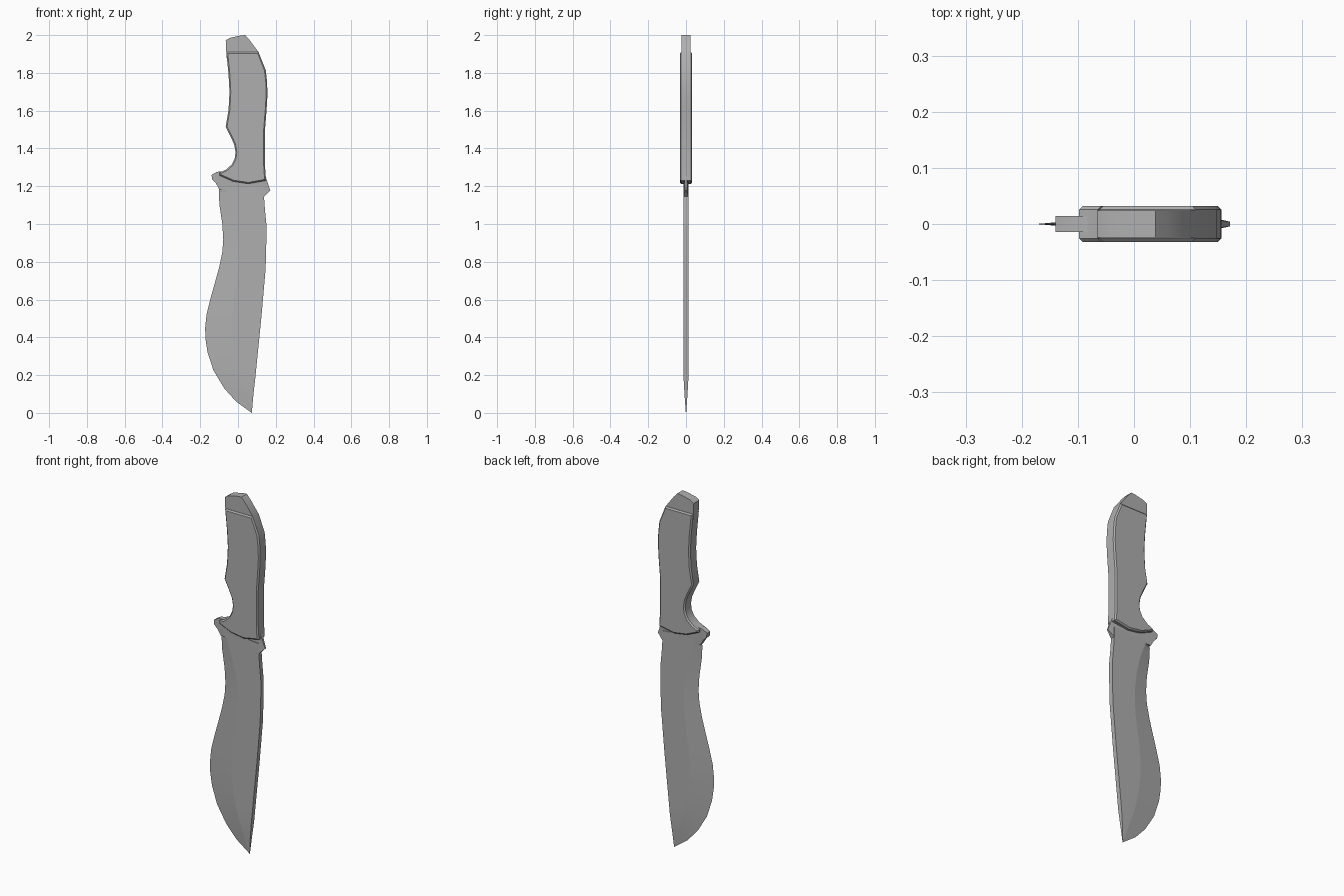
import bpy, bmesh, math

if "Cube" in bpy.data.objects:
    bpy.data.objects.remove(bpy.data.objects["Cube"])

# Dark steel grey shared by all parts
steel = bpy.data.materials.new("dark_grey")
steel.diffuse_color = (.43, .43, .43, 1)
steel.use_nodes = True
steel.node_tree.nodes["Principled BSDF"].inputs["Base Color"].default_value = steel.diffuse_color


def finish(bm, name, angle):
    bmesh.ops.recalc_face_normals(bm, faces=bm.faces)
    mesh = bpy.data.meshes.new(name)
    bm.to_mesh(mesh)
    bm.free()
    mesh.materials.append(steel)
    obj = bpy.data.objects.new(name, mesh)
    bpy.context.collection.objects.link(obj)
    bpy.ops.object.select_all(action='DESELECT')
    obj.select_set(True)
    bpy.context.view_layer.objects.active = obj
    bpy.ops.object.shade_smooth_by_angle(angle=math.radians(angle))
    return obj


def plate(name, outline, half, chamfer=0.0, thin=None):
    """Prism from an x-z outline; thin maps an outline index to its own half thickness."""
    thin = thin or {}
    bm = bmesh.new()
    sides = [[bm.verts.new((x, s * thin.get(i, half), z)) for i, (x, z) in enumerate(outline)]
             for s in (-1, 1)]
    front, back = sides
    caps = [bm.faces.new(front), bm.faces.new(back[::-1])]
    n = len(outline)
    for i in range(n):
        j = (i + 1) % n
        bm.faces.new((front[i], back[i], back[j], front[j]))
    bmesh.ops.recalc_face_normals(bm, faces=bm.faces)
    if chamfer:
        rim = [e for f in caps for e in f.edges]
        bmesh.ops.bevel(bm, geom=rim, offset=chamfer, segments=1, affect='EDGES')
    if thin:
        bmesh.ops.triangulate(bm, faces=[f for f in bm.faces if len(f.verts) > 4])
    return finish(bm, name, 40)


# Grip with chamfered rims and finger notch
plate("handle", [
    (-.062, 1.91), (-.05, 1.79), (-.045, 1.70), (-.05, 1.605), (-.065, 1.515),
    (-.04, 1.465), (-.02, 1.42), (-.013, 1.38), (-.018, 1.345), (-.033, 1.315),
    (-.065, 1.287), (-.098, 1.272), (-.098, 1.257), (-.025, 1.225), (.055, 1.213),
    (.148, 1.23), (.143, 1.31), (.143, 1.5), (.151, 1.6), (.156, 1.685),
    (.154, 1.75), (.147, 1.815), (.109, 1.91)], .0325, .007)

# Pommel end of the tang, thinner than the grip
plate("pommel", [
    (-.062, 1.88), (-.062, 1.91), (-.065, 1.972), (-.045, 1.985), (.013, 1.998),
    (.038, 2.0), (.06, 1.975), (.109, 1.91), (.115, 1.88)], .024)

# Guard with a finger spur on the edge side and a thin thumb spur on the spine side
plate("guard", [
    (-.098, 1.182), (-.117, 1.215), (-.137, 1.235), (-.14, 1.26), (-.112, 1.276),
    (-.07, 1.28), (.138, 1.28), (.150, 1.24), (.171, 1.178), (.138, 1.145), (.05, 1.182)],
    .0145, thin={7: .007, 8: .004, 9: .012, 10: .0122, 0: .012})

# Blade: stations of (edge x, z), (grind ridge x, z), (spine x, z)
stations = [
    ((-.094, 1.22), (-.085, 1.22), (.138, 1.20)),
    ((-.102, 1.17), (-.06, 1.17), (.138, 1.14)),
    ((-.098, 1.10), (-.03, 1.09), (.143, 1.07)),
    ((-.083, 1.00), (-.008, 1.00), (.150, 1.00)),
    ((-.078, .92), (.002, .92), (.150, .91)),
    ((-.083, .85), (.005, .85), (.148, .83)),
    ((-.100, .77), (.002, .77), (.146, .76)),
    ((-.122, .69), (-.008, .69), (.139, .68)),
    ((-.146, .605), (-.022, .605), (.132, .60)),
    ((-.166, .525), (-.030, .525), (.125, .52)),
    ((-.174, .45), (-.032, .46), (.118, .45)),
    ((-.172, .39), (-.030, .40), (.112, .39)),
    ((-.161, .32), (-.023, .34), (.106, .33)),
    ((-.130, .225), (-.008, .26), (.099, .26)),
    ((-.073, .13), (.015, .18), (.091, .18)),
    ((-.010, .06), (.042, .10), (.082, .10)),
    ((.070, .002), (.071, .001), (.073, 0)),
]
bm = bmesh.new()
rings = []
for k, (edge, ridge, spine) in enumerate(stations):
    t = .0125 * min(1, (ridge[1] + .03) / .2)
    if k == len(stations) - 1:
        t = .001
    section = [(edge, 0), (ridge, -t), (spine, -t), (spine, t), (ridge, t)]
    rings.append([bm.verts.new((x, y, z)) for (x, z), y in section])
for a, b in zip(rings, rings[1:]):
    for i in range(5):
        j = (i + 1) % 5
        bm.faces.new((a[i], a[j], b[j], b[i]))
bm.faces.new(rings[0])
bm.faces.new(rings[-1][::-1])
finish(bm, "blade", 4)
